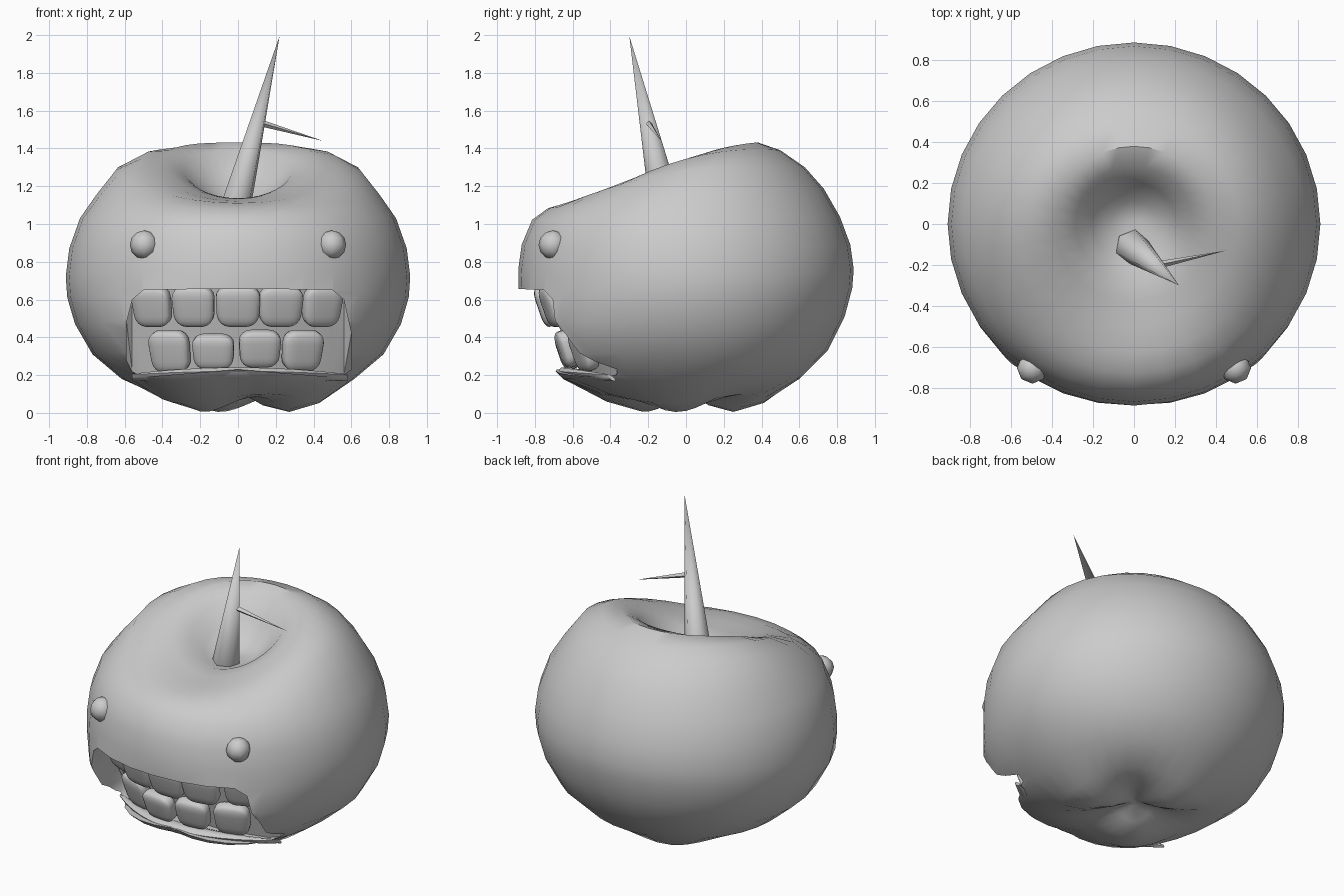
import bpy, bmesh, math
from mathutils import Vector, Euler

if "Cube" in bpy.data.objects:
    bpy.data.objects.remove(bpy.data.objects["Cube"])


def make(name, bm, angle=40):
    bmesh.ops.recalc_face_normals(bm, faces=bm.faces)
    me = bpy.data.meshes.new(name)
    bm.to_mesh(me)
    bm.free()
    ob = bpy.data.objects.new(name, me)
    bpy.context.collection.objects.link(ob)
    smooth(ob, angle)
    return ob


def smooth(ob, angle=40):
    bpy.ops.object.select_all(action='DESELECT')
    ob.select_set(True)
    bpy.context.view_layer.objects.active = ob
    bpy.ops.object.shade_smooth_by_angle(angle=math.radians(angle))


def loft(bm, rings, cap=True):
    for a, b in zip(rings, rings[1:]):
        n = len(a)
        for i in range(n):
            bm.faces.new((a[i], a[(i + 1) % n], b[(i + 1) % n], b[i]))
    if cap:
        bm.faces.new(rings[0])
        bm.faces.new(rings[-1])


# Apple body: lathe of (radius, height, backward tilt, bottom lobe, side raise, cheek bulge)
profile = [(.03, .10, 0, 0, 0, 0), (.13, .07, 0, .03, 0, 0), (.27, .045, 0, .04, 0, .01),
           (.42, .075, 0, .025, 0, .04), (.60, .18, 0, 0, 0, .11), (.75, .33, 0, 0, -.02, .11),
           (.84, .51, 0, 0, -.04, .08), (.88, .66, 0, 0, -.05, .02), (.888, .76, 0, 0, -.04, 0),
           (.87, .89, 0, 0, -.02, 0), (.815, 1.03, .01, 0, 0, 0), (.73, 1.135, .07, 0, .02, 0),
           (.63, 1.205, .15, 0, .08, 0), (.5, 1.255, .27, 0, .09, 0), (.38, 1.28, .4, 0, .06, 0),
           (.28, 1.265, .46, 0, .02, 0), (.2, 1.19, .38, 0, 0, 0), (.11, 1.125, .2, 0, 0, 0),
           (.03, 1.11, 0, 0, 0, 0)]
bm = bmesh.new()
rings = []
for r, z, tilt, lobe, side, cheek in profile:
    ring = []
    for i in range(32):
        t = 2 * math.pi * i / 32
        y = r * math.sin(t)
        zz = z + tilt * y - lobe * math.cos(3 * (t - 1.92)) + side * math.cos(t) ** 2
        y -= cheek * min(1, max(0, -1.6 * math.sin(t))) * (.3 + .7 * abs(math.sin(2 * t)))
        ring.append(bm.verts.new((1.027 * r * math.cos(t), y, zz)))
    rings.append(ring)
loft(bm, rings)
body = make("apple_body", bm)

# Mouth cavity cut with a curved back wall
bm = bmesh.new()
rings = []
for x, zt, zb in [(-.59, .48, .28), (-.56, .6, .22), (-.5, .65, .19), (-.25, .655, .21), (0, .655, .23),
                  (.25, .655, .21), (.5, .65, .19), (.56, .6, .2), (.6, .42, .23)]:
    back = .55 * x * x
    rings.append([bm.verts.new(p) for p in ((x, -1.2, zb), (x, -1.2, zt),
                                            (x, back - .66, zt), (x, back - .53, zb))])
loft(bm, rings)
bmesh.ops.triangulate(bm, faces=bm.faces)
cutter = make("mouth_cutter", bm)
cutter.hide_render = True
mod = body.modifiers.new("mouth", 'BOOLEAN')
mod.object = cutter
mod.operation = 'DIFFERENCE'
mod.solver = 'EXACT'
bpy.context.view_layer.objects.active = body
bpy.ops.object.modifier_apply(modifier=mod.name)
bpy.data.objects.remove(cutter)
smooth(body)

# Lower lip: flattened tapered band
bm = bmesh.new()
rings = []
for i in range(13):
    x = -.56 + 1.14 * i / 12
    k = 1 - (x / .6) ** 2
    c = Vector((x, -.38 - .23 * k, .185 + .02 * k))
    rings.append([bm.verts.new(c + Vector((0, -math.cos(a) * (.02 + .05 * k), math.sin(a) * (.01 + .025 * k)
                                           + .015 * math.cos(a))))
                  for a in [j * math.pi / 4 for j in range(8)]])
loft(bm, rings)
make("lower_lip", bm, 60)


# Teeth: rounded blocks following the jaw curve
def tooth(name, x, zc, w, h, radius, flip):
    bm = bmesh.new()
    bmesh.ops.create_cube(bm, size=1)
    bmesh.ops.bevel(bm, geom=bm.edges[:], offset=.3, segments=4, profile=.5, affect='EDGES')
    rot = Euler((.33, 0, math.asin(x / radius) * .6)).to_matrix()
    pos = Vector((x, -math.sqrt(radius ** 2 - x * x), zc))
    for v in bm.verts:
        taper = 1 - .12 * flip * v.co.z
        v.co = rot @ Vector((v.co.x * w * taper, v.co.y * .09, v.co.z * h)) + pos
    make(name, bm, 60)


for i, (x, w) in enumerate([(-.455, .21), (-.235, .22), (0, .23), (.225, .23), (.445, .21)]):
    tooth(f"upper_tooth_{i + 1}", x, .565, w, .22, .74, -1)
for i, (x, zc, h) in enumerate([(-.36, .325, .23), (-.13, .325, .19), (.115, .34, .2), (.34, .33, .22)]):
    tooth(f"lower_tooth_{i + 1}", x, zc, .215, h, .64, -1)

# Eyes
for side, s in (("left", -1), ("right", 1)):
    bm = bmesh.new()
    bmesh.ops.create_uvsphere(bm, u_segments=8, v_segments=6, radius=.076)
    bmesh.ops.translate(bm, verts=bm.verts, vec=(s * .497, -.705, .89))
    make(f"{side}_eye", bm, 60)


# Stem and its twig: six- and four-sided spikes
def spike(name, base, tip, radius, sides):
    base, tip = Vector(base), Vector(tip)
    d = tip - base
    bm = bmesh.new()
    bmesh.ops.create_cone(bm, cap_ends=True, segments=sides, radius1=radius, radius2=0, depth=d.length)
    rot = d.to_track_quat('Z', 'Y').to_matrix()
    for v in bm.verts:
        v.co = rot @ v.co + (base + tip) / 2
    bmesh.ops.remove_doubles(bm, verts=bm.verts, dist=.0005)
    make(name, bm, 65)


spike("stem", (-.01, -.11, 1.1), (.22, -.30, 1.995), .085, 6)
spike("twig", (.12, -.2, 1.535), (.45, -.13, 1.44), .018, 4)
